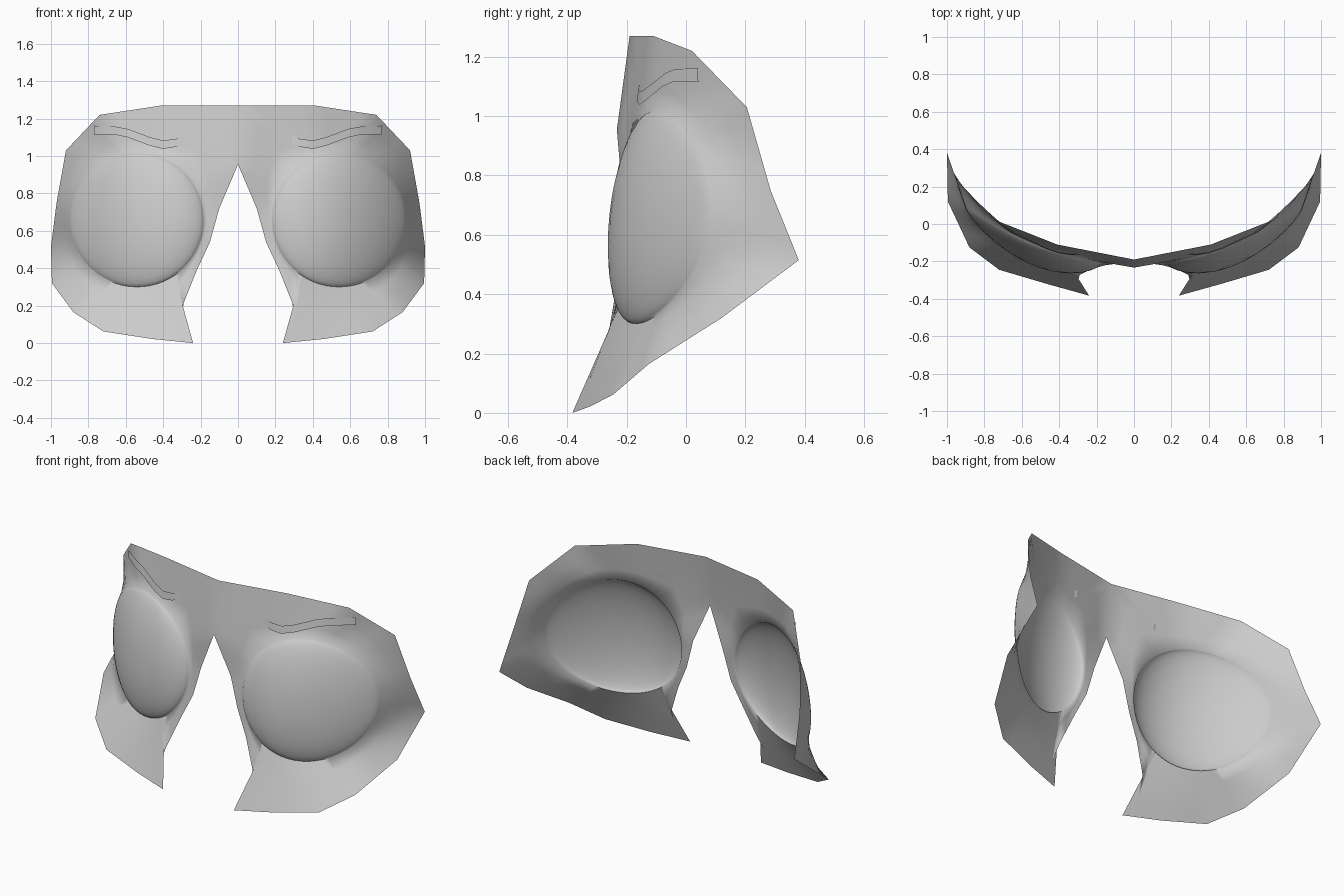
import bpy, bmesh, math
from mathutils import Vector
from mathutils.bvhtree import BVHTree

if "Cube" in bpy.data.objects:
    bpy.data.objects.remove(bpy.data.objects["Cube"])

# Rim of the right half (x, y, z), from top centre clockwise to the nose notch
RIM = [(0, -.19, 1.27), (.41, -.11, 1.27), (.74, .02, 1.22), (.92, .205, 1.03),
       (.97, .285, .75), (1.0, .38, .515), (.995, .12, .32), (.88, -.125, .165),
       (.72, -.245, .062), (.46, -.322, .022), (.24, -.383, 0), (.305, -.325, .115),
       (.29, -.272, .215), (.22, -.238, .39), (.15, -.22, .54), (.10, -.213, .72),
       (0, -.233, .955)]
EYE = (.54, .66)      # eye dome centre (x, z)
RAD = .36
HUB = (.64, .60)      # centre used to spread the rim angles
STEPS = 4


def socket(u, v):
    """Depth of the face surface under the eye dome."""
    return -.135 + .148 * u + .07 * u * u + .035 * v


def dome(r, a):
    u, v = r * math.cos(a), r * math.sin(a)
    y = socket(u, v) - .08 * (1 - r * r) ** .65
    return Vector((EYE[0] + RAD * u, y, EYE[1] + RAD * v))


def finish(name, bm, angle):
    bmesh.ops.remove_doubles(bm, verts=bm.verts, dist=1e-5)
    me = bpy.data.meshes.new(name)
    bm.to_mesh(me)
    bm.free()
    ob = bpy.data.objects.new(name, me)
    bpy.context.collection.objects.link(ob)
    mod = ob.modifiers.new("mirror", 'MIRROR')
    mod.merge_threshold = .001
    bpy.ops.object.select_all(action='DESELECT')
    ob.select_set(True)
    bpy.context.view_layer.objects.active = ob
    bpy.ops.object.shade_smooth_by_angle(angle=math.radians(angle))
    return ob


# Face plate: rim -> socket ring -> dome, as concentric loops
rim = []
for i, p in enumerate(RIM):
    a, b = Vector(p), Vector(RIM[(i + 1) % len(RIM)])
    rim += [a.lerp(b, k / STEPS) for k in range(STEPS)]
angles = [math.atan2(p.z - HUB[1], p.x - HUB[0]) for p in rim]

bm = bmesh.new()
loops = [[p.lerp(dome(1, a), t) for p, a in zip(rim, angles)] for t in (0, .35, .7, 1)]
loops += [[dome(r, a) for a in angles] for r in (.985, .95, .88, .76, .6, .4, .2)]
loops = [[bm.verts.new(p) for p in loop] for loop in loops]
n = len(rim)
for outer, inner in zip(loops, loops[1:]):
    for i in range(n):
        j = (i + 1) % n
        bm.faces.new((outer[i], inner[i], inner[j], outer[j]))
tip = bm.verts.new(dome(0, 0))
for i in range(n):
    bm.faces.new((loops[-1][i], tip, loops[-1][(i + 1) % n]))
bmesh.ops.recalc_face_normals(bm, faces=bm.faces)
bm.faces.ensure_lookup_table()
if sum(f.normal.y for f in bm.faces) > 0:
    bmesh.ops.reverse_faces(bm, faces=bm.faces)
tree = BVHTree.FromBMesh(bm)
finish("face_plate", bm, 75)

# Eyebrow ribbon, laid just in front of the plate: (x, lower z, upper z, gap)
BROW = [(.27, 1.075, 1.115, -.004), (.33, 1.05, 1.092, .01), (.40, 1.038, 1.083, .014),
        (.47, 1.055, 1.10, .014), (.59, 1.10, 1.145, .014), (.66, 1.115, 1.158, .014),
        (.77, 1.115, 1.162, .014)]
bm = bmesh.new()
rows = []
for x, lo, hi, gap in BROW:
    row = []
    for z in (lo, hi):
        hit = tree.ray_cast(Vector((x, -2, z)), Vector((0, 1, 0)))[0]
        row.append(bm.verts.new((x, hit.y - gap, z)))
    rows.append(row)
for a, b in zip(rows, rows[1:]):
    bm.faces.new((a[0], b[0], b[1], a[1]))
finish("eyebrow", bm, 60)
